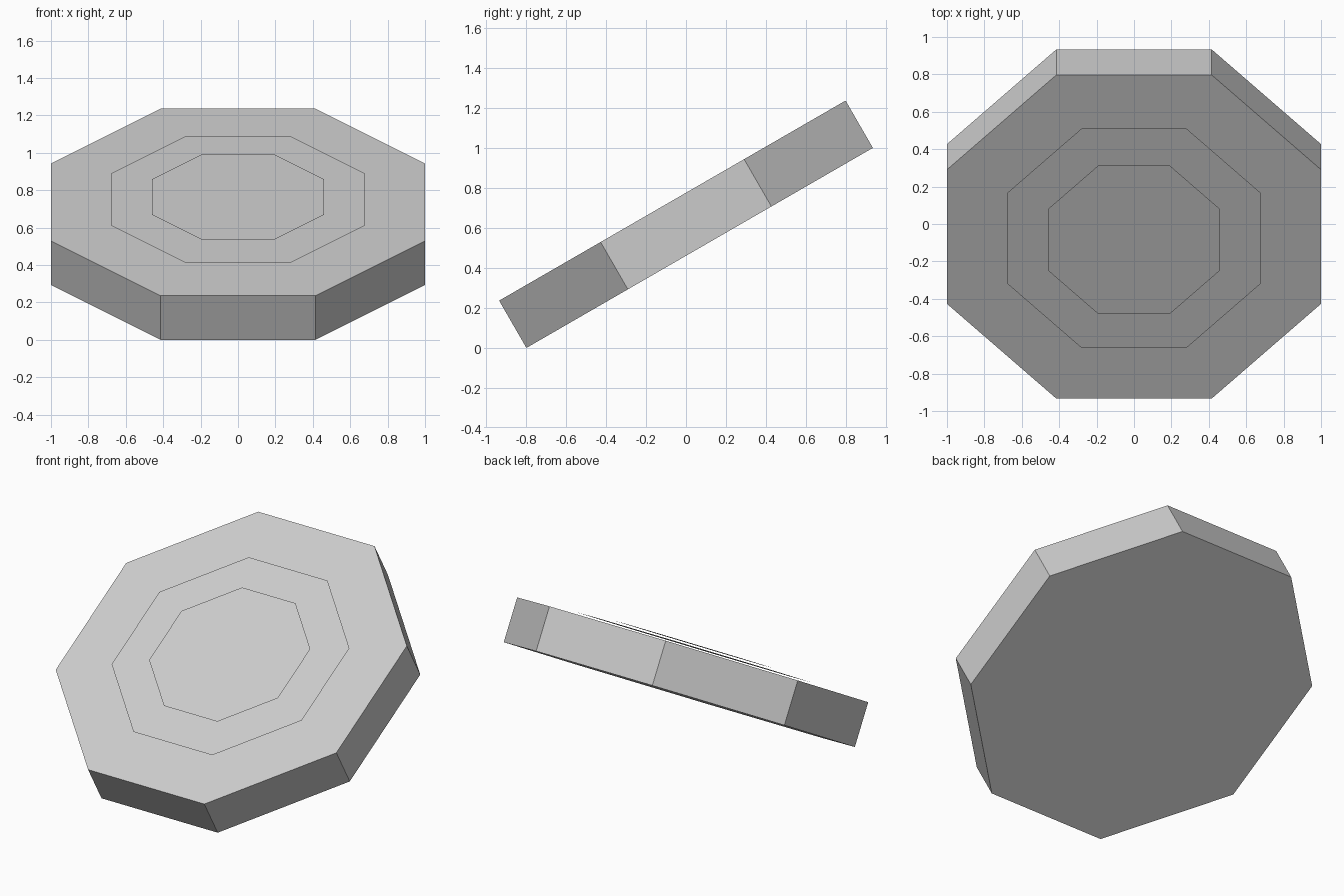
import bpy, bmesh, math
from mathutils import Matrix

if "Cube" in bpy.data.objects:
    bpy.data.objects.remove(bpy.data.objects["Cube"])

TILT = math.radians(30)
THICK = 0.273
CENTRE_Z = 0.5 + THICK / 2 * math.cos(TILT)

grey = bpy.data.materials.new("plain grey")
grey.diffuse_color = (0.6, 0.6, 0.6, 1)
grey.use_nodes = True
grey.node_tree.nodes["Principled BSDF"].inputs["Base Color"].default_value = grey.diffuse_color

# Shared tilt of the whole disc
tilt = Matrix.Translation((0, 0, CENTRE_Z)) @ Matrix.Rotation(TILT, 4, 'X')


def octagon(name, apothem, z, depth=0):
    """Flat-sided octagon with its face at local height z, extruded down by depth."""
    bm = bmesh.new()
    r = apothem / math.cos(math.pi / 8)
    verts = [bm.verts.new((r * math.cos(a), r * math.sin(a), z))
             for a in (math.pi / 8 + i * math.pi / 4 for i in range(8))]
    top = bm.faces.new(verts)
    if depth:
        low = bmesh.ops.extrude_face_region(bm, geom=[top], use_keep_orig=True)
        moved = [g for g in low["geom"] if isinstance(g, bmesh.types.BMVert)]
        bmesh.ops.translate(bm, verts=moved, vec=(0, 0, -depth))
        bmesh.ops.recalc_face_normals(bm, faces=bm.faces)
    bm.transform(tilt)
    mesh = bpy.data.meshes.new(name)
    bm.to_mesh(mesh)
    bm.free()
    mesh.materials.append(grey)
    obj = bpy.data.objects.new(name, mesh)
    bpy.context.collection.objects.link(obj)
    return obj


# Thick tilted slab
octagon("slab", 1.0, THICK / 2, THICK)
# Thin sheets hovering just above the slab's upper face
octagon("outer_sheet", 0.677, THICK / 2 + 0.016)
octagon("inner_sheet", 0.459, THICK / 2 + 0.032)
